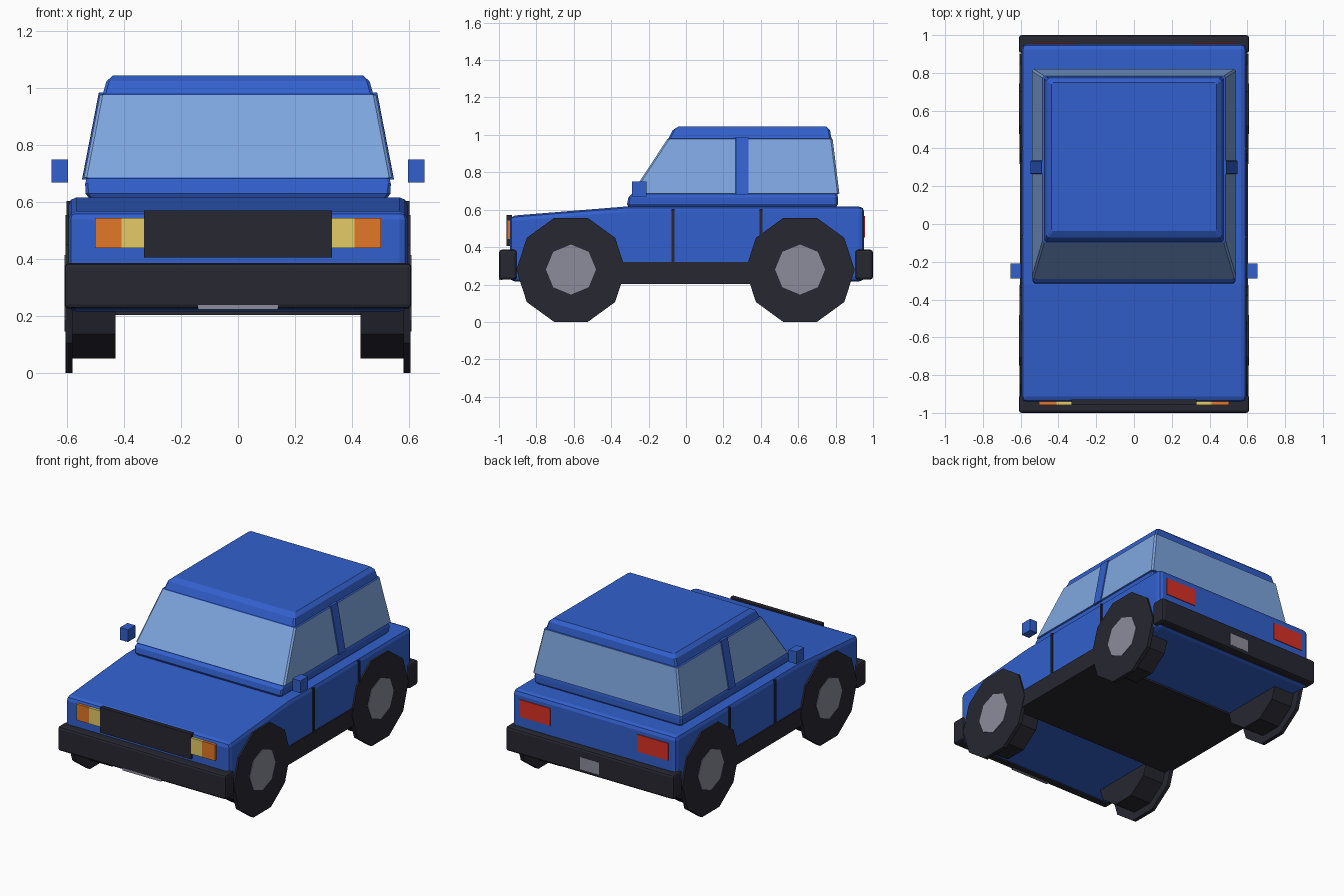
import bpy, bmesh, math
from mathutils import Matrix, Vector

old = bpy.data.objects.get("Cube")
if old:
    bpy.data.objects.remove(old, do_unlink=True)


def material(name, r, g, b):
    m = bpy.data.materials.new(name)
    m.use_nodes = True
    m.diffuse_color = (r, g, b, 1)
    for node in m.node_tree.nodes:
        if node.type == "BSDF_PRINCIPLED":
            node.inputs["Base Color"].default_value = (r, g, b, 1)
            node.inputs["Roughness"].default_value = 0.6
    return m


BLUE = material("blue_paint", 0.032, 0.117, 0.61)
GLASS = material("pale_blue_glass", 0.21, 0.38, 0.74)
BLACK = material("black_rubber", 0.02, 0.02, 0.031)
GREY = material("grey_metal", 0.265, 0.26, 0.33)
ORANGE = material("orange_lamp", 0.76, 0.185, 0.021)
YELLOW = material("cream_lamp", 0.78, 0.6, 0.135)
RED = material("red_lamp", 0.7, 0.03, 0.018)


def finish(name, bm, mats, bevel=0, segments=2):
    bmesh.ops.recalc_face_normals(bm, faces=bm.faces)
    mesh = bpy.data.meshes.new(name)
    bm.to_mesh(mesh)
    bm.free()
    for m in mats:
        mesh.materials.append(m)
    ob = bpy.data.objects.new(name, mesh)
    bpy.context.collection.objects.link(ob)
    if bevel:
        mod = ob.modifiers.new("rounded_edges", "BEVEL")
        mod.width = bevel
        mod.segments = segments
        mod.limit_method = "ANGLE"
    return ob


def box(name, x, y, z, mat, bevel=0):
    """Box from (low, high) ranges on each axis."""
    bm = bmesh.new()
    bmesh.ops.create_cube(bm, size=1)
    for v in bm.verts:
        v.co = Vector([(a + b) / 2 + c * (b - a) for (a, b), c in zip((x, y, z), v.co)])
    return finish(name, bm, [mat], bevel)


def pair(name, x, y, z, mat):
    """Matching boxes on the left and right."""
    box("left_" + name, x, y, z, mat)
    box("right_" + name, (-x[1], -x[0]), y, z, mat)


def loft(name, sections, corner, mats, rule=None):
    """Stack of chamfered rectangles given as (z, half width, front y, back y)."""
    bm = bmesh.new()
    rings = []
    for z, w, front, back in sections:
        c = corner
        pts = [(w - c, front), (w, front + c), (w, back - c), (w - c, back)]
        pts += [(-x, y) for x, y in reversed(pts)]
        rings.append([bm.verts.new((x, y, z)) for x, y in pts])
    for i, (low, high) in enumerate(zip(rings, rings[1:])):
        for j in range(len(low)):
            k = (j + 1) % len(low)
            f = bm.faces.new((low[j], low[k], high[k], high[j]))
            f.material_index = rule(i) if rule else 0
    bm.faces.new(rings[0])
    bm.faces.new(rings[-1])
    return finish(name, bm, mats)


def disc(name, radius, sides, x, y, z, mat):
    """Upright polygon disc spanning the x range."""
    bm = bmesh.new()
    bmesh.ops.create_cone(bm, cap_ends=True, segments=sides, radius1=radius,
                          radius2=radius, depth=abs(x[1] - x[0]))
    # Turn the axis to x, with one corner pointing along y
    bm.transform(Matrix.Rotation(math.pi / 2, 4, "Y"))
    first = max(bm.verts, key=lambda v: v.co.y).co
    bm.transform(Matrix.Rotation(-math.atan2(first.z, first.y), 4, "X"))
    bm.transform(Matrix.Translation(((x[0] + x[1]) / 2, y, z)))
    return finish(name, bm, [mat])


# Lower body with sloping bonnet
bm = bmesh.new()
profile = [(-0.942, 0.216), (-0.942, 0.567), (-0.32, 0.617), (0.953, 0.617), (0.953, 0.216)]
face = bm.faces.new([bm.verts.new((-0.595, y, z)) for y, z in profile])
ext = bmesh.ops.extrude_face_region(bm, geom=[face])["geom"]
bmesh.ops.translate(bm, vec=(1.19, 0, 0),
                    verts=[e for e in ext if isinstance(e, bmesh.types.BMVert)])
finish("lower_body", bm, [BLUE], bevel=0.028)

# Cabin: blue belt, glass band, blue roof
loft("cabin", [
    (0.61, 0.52, -0.305, 0.80),
    (0.63, 0.535, -0.315, 0.812),
    (0.665, 0.537, -0.308, 0.812),
    (0.683, 0.532, -0.290, 0.81),
    (0.687, 0.541, -0.290, 0.82),
    (0.977, 0.485, -0.100, 0.784),
    (0.98, 0.475, -0.094, 0.778),
    (1.025, 0.462, -0.072, 0.77),
    (1.046, 0.438, -0.038, 0.75)],
    0.01, [BLUE, GLASS], lambda i: 1 if i == 4 else 0)
loft("door_pillars", [(0.68, 0.548, 0.265, 0.335), (0.985, 0.489, 0.265, 0.335)],
     0.002, [BLUE])

# Black trim: sill, bumpers, grille, door gaps
box("sill", (-0.603, 0.603), (-0.4, 0.4), (0.204, 0.32), BLACK)
box("front_bumper", (-0.61, 0.61), (-1, -0.905), (0.226, 0.386), BLACK, 0.015)
box("rear_bumper", (-0.61, 0.61), (0.905, 1), (0.226, 0.386), BLACK, 0.015)
box("grille", (-0.33, 0.33), (-0.959, -0.93), (0.405, 0.571), BLACK)
pair("front_door_gap", (0.58, 0.603), (-0.077, -0.062), (0.31, 0.605), BLACK)
pair("rear_door_gap", (0.58, 0.603), (0.393, 0.408), (0.31, 0.605), BLACK)

# Lamps, plates and mirrors
pair("headlamp", (0.32, 0.41), (-0.957, -0.93), (0.44, 0.545), YELLOW)
pair("indicator", (0.41, 0.503), (-0.957, -0.93), (0.44, 0.545), ORANGE)
pair("tail_lamp", (0.315, 0.54), (0.94, 0.958), (0.452, 0.565), RED)
box("front_plate", (-0.14, 0.14), (-0.999, -0.98), (0.223, 0.241), GREY)
box("rear_plate", (-0.07, 0.07), (0.98, 1.001), (0.25, 0.33), GREY)
pair("mirror", (0.598, 0.655), (-0.288, -0.21), (0.67, 0.75), BLUE)

# Wheels: narrow tyre, wide outer disc, hub
for side, s in (("left", 1), ("right", -1)):
    for end, y in (("front", -0.615), ("rear", 0.61)):
        tag = side + "_" + end
        disc(tag + "_tyre", 0.239, 10, (s * 0.43, s * 0.59), y, 0.278, BLACK)
        disc(tag + "_outer_disc", 0.292, 10, (s * 0.581, s * 0.606), y, 0.278, BLACK)
        disc(tag + "_hub", 0.134, 8, (s * 0.59, s * 0.609), y, 0.28, GREY)
